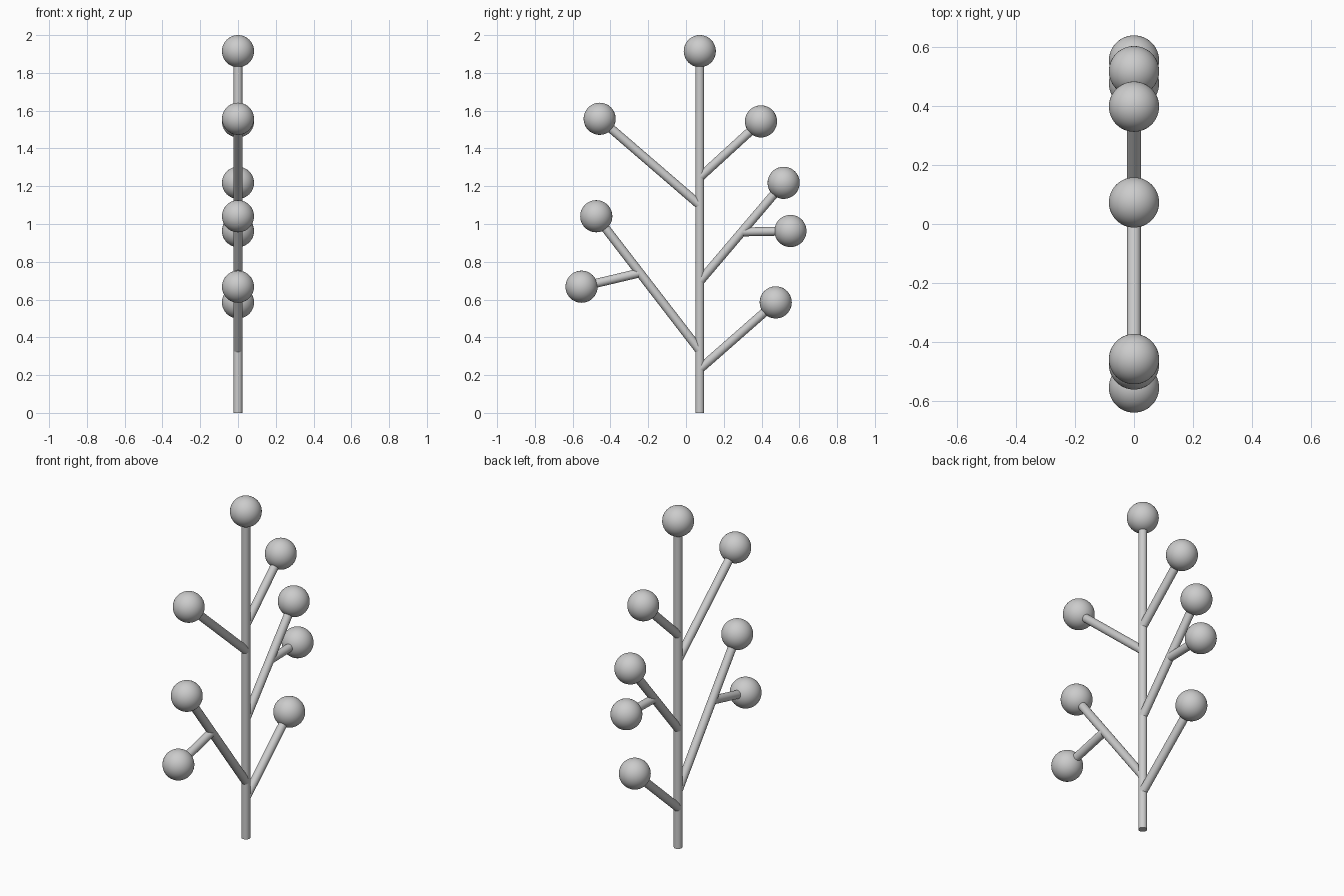
import bpy
from mathutils import Vector

if "Cube" in bpy.data.objects:
    bpy.data.objects.remove(bpy.data.objects["Cube"])

R_TUBE, R_BALL, Y0 = 0.0235, 0.085, 0.073


def smooth(ob, name):
    ob.name = name
    bpy.ops.object.shade_smooth_by_angle()


def tube(name, a, b):
    # round bar between two (y, z) points
    a, b = Vector((0, *a)), Vector((0, *b))
    d = b - a
    bpy.ops.mesh.primitive_cylinder_add(vertices=32, radius=R_TUBE, depth=d.length, location=(a + b) / 2)
    ob = bpy.context.object
    ob.rotation_euler = d.to_track_quat('Z', 'Y').to_euler()
    smooth(ob, name)


def ball(name, p):
    bpy.ops.mesh.primitive_uv_sphere_add(segments=48, ring_count=24, radius=R_BALL, location=(0, *p))
    smooth(bpy.context.object, name)


# name, start (y, z), ball centre (y, z)
stems = [
    ("trunk", (Y0, 0), (Y0, 1.915)),
    ("branch_low_right", (Y0, 0.232), (0.475, 0.585)),
    ("branch_low_left", (Y0, 0.33), (-0.475, 1.041)),
    ("branch_mid_right", (Y0, 0.696), (0.517, 1.218)),
    ("branch_high_left", (Y0, 1.10), (-0.457, 1.557)),
    ("branch_high_right", (Y0, 1.247), (0.397, 1.543)),
    ("twig_left", (-0.245, 0.741), (-0.553, 0.668)),
    ("twig_right", (0.30, 0.958), (0.553, 0.963)),
]
for name, start, end in stems:
    tube(name, start, end)
    ball(name + "_ball", end)
